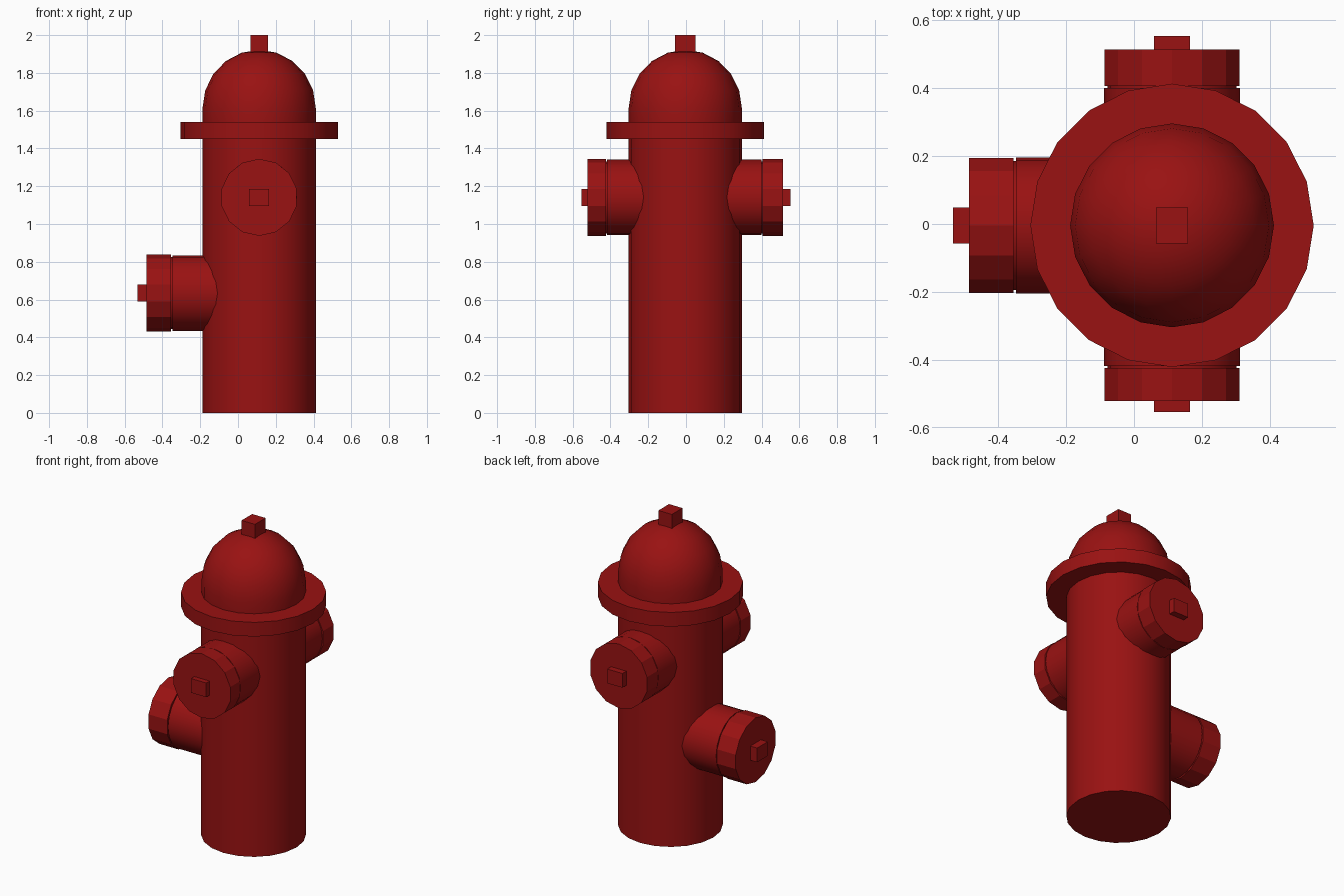
import bpy, bmesh, math
from mathutils import Matrix, Vector

if "Cube" in bpy.data.objects:
    bpy.data.objects.remove(bpy.data.objects["Cube"])

CX, CY = 0.112, -0.004

red = bpy.data.materials.new("red_paint")
red.diffuse_color = (0.32, 0.006, 0.006, 1)
red.use_nodes = True
red.node_tree.nodes["Principled BSDF"].inputs["Base Color"].default_value = red.diffuse_color


def finish(bm, name, matrix, smooth):
    bmesh.ops.recalc_face_normals(bm, faces=bm.faces)
    mesh = bpy.data.meshes.new(name)
    bm.to_mesh(mesh)
    bm.free()
    mesh.transform(matrix)
    if smooth:
        mesh.shade_smooth()
        mesh.set_sharp_from_angle(angle=math.radians(30))
    mesh.materials.append(red)
    obj = bpy.data.objects.new(name, mesh)
    bpy.context.collection.objects.link(obj)
    return obj


def lathe(name, profile, matrix, sides=20, smooth=True, closed=False):
    """Revolve (radius, height) points around the local z axis."""
    bm = bmesh.new()
    rings = []
    for r, h in profile:
        if r == 0:
            rings.append([bm.verts.new((0, 0, h))] * sides)
        else:
            rings.append([bm.verts.new((r * math.cos(2 * math.pi * i / sides),
                                        r * math.sin(2 * math.pi * i / sides), h))
                          for i in range(sides)])
    pairs = list(zip(rings, rings[1:]))
    if closed:
        pairs.append((rings[-1], rings[0]))
    for a, b in pairs:
        for i in range(sides):
            j = (i + 1) % sides
            corners = list(dict.fromkeys((a[i], a[j], b[j], b[i])))
            bm.faces.new(corners)
    return finish(bm, name, matrix, smooth)


def block(name, size, centre, matrix):
    bm = bmesh.new()
    bmesh.ops.create_cube(bm, size=1)
    bmesh.ops.scale(bm, vec=size, verts=bm.verts)
    bmesh.ops.translate(bm, vec=centre, verts=bm.verts)
    return finish(bm, name, matrix, False)


def outward(direction, z):
    """Local z points along direction, local x points up."""
    d = Vector(direction)
    up = Vector((0, 0, 1))
    side = d.cross(up)
    m = Matrix((up, side, d)).transposed().to_4x4()
    m.translation = (CX, CY, z)
    return m


def nozzle(name, direction, z, cap_start, cap_end, nub_end):
    m = outward(direction, z)
    # Round pipe with a thin groove behind the cap
    lathe(name + "_pipe", [(0.2, 0.2), (0.2, cap_start - 0.006),
                           (0.19, cap_start - 0.006), (0.19, cap_start)], m)
    # Faceted cap
    lathe(name + "_cap", [(0.19, cap_start), (0.204, cap_start),
                          (0.204, cap_end), (0, cap_end)], m, 14, False)
    # Wrench nub
    depth = nub_end - cap_end + 0.02
    block(name + "_nub", (0.09, 0.106, depth), (0, 0, nub_end - depth / 2), m)


base = Matrix.Translation((CX, CY, 0))

# Barrel, flange and domed bonnet
lathe("barrel", [(0, 0), (0.301, 0), (0.301, 1.45)], base)
lathe("flange", [(0.301, 1.45), (0.417, 1.45), (0.417, 1.54), (0.298, 1.54)], base)
dome = [(0.3, 1.54)]
for k in range(5):
    a = math.radians(18 * k)
    dome.append((0.3 * math.cos(a), 1.612 + 0.31 * math.sin(a)))
dome.append((0, 1.922))
lathe("bonnet", dome, base)
block("bonnet_nut", (0.094, 0.106, 0.1), (0, 0, 1.95), base)

# Two upper side nozzles and one lower nozzle
nozzle("front_nozzle", (0, -1, 0), 1.141, 0.42, 0.517, 0.55)
nozzle("back_nozzle", (0, 1, 0), 1.141, 0.41, 0.518, 0.557)
nozzle("lower_nozzle", (-1, 0, 0), 0.634, 0.466, 0.597, 0.645)
